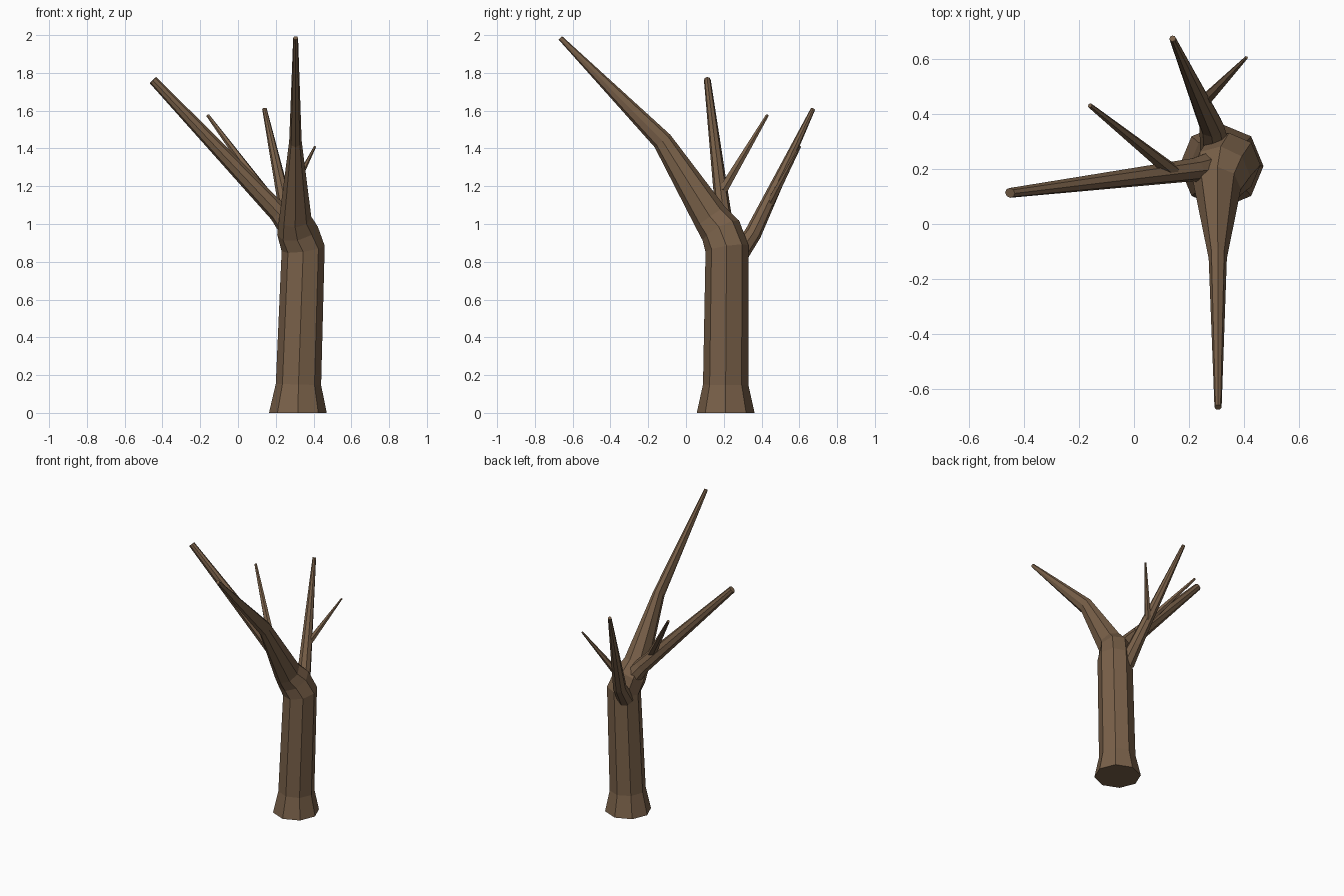
import bpy, bmesh, math
from mathutils import Vector

if "Cube" in bpy.data.objects:
    bpy.data.objects.remove(bpy.data.objects["Cube"])

bark = bpy.data.materials.new("brown bark")
bark.diffuse_color = (0.19, 0.117, 0.066, 1)
bark.use_nodes = True
bark.node_tree.nodes["Principled BSDF"].inputs["Base Color"].default_value = bark.diffuse_color


def limb(name, path, sides=8):
    """Tapered faceted tube through (x, y, z, radius across, radius deep) rings."""
    pts = [Vector(p[:3]) for p in path]
    bm = bmesh.new()
    rings = []
    for i, p in enumerate(path):
        # ring plane bisects the neighbouring segments
        d = Vector((0, 0, 0))
        if i > 0:
            d += (pts[i] - pts[i - 1]).normalized()
        if i < len(pts) - 1:
            d += (pts[i + 1] - pts[i]).normalized()
        d.normalize()
        v = d.cross(Vector((1, 0, 0))).normalized()
        u = v.cross(d)
        rx, ry = p[3], p[-1]
        rings.append([bm.verts.new(pts[i] + u * rx * math.cos(a) + v * ry * math.sin(a))
                      for a in (2 * math.pi * k / sides for k in range(sides))])
    for a, b in zip(rings, rings[1:]):
        for k in range(sides):
            n = (k + 1) % sides
            bm.faces.new((a[k], a[n], b[n], b[k]))
    bm.faces.new(rings[0])
    bm.faces.new(rings[-1])
    # flat, level foot for anything standing on the ground
    if path[0][2] == 0:
        for vert in rings[0]:
            vert.co.z = 0
    bmesh.ops.recalc_face_normals(bm, faces=bm.faces)
    mesh = bpy.data.meshes.new(name)
    bm.to_mesh(mesh)
    bm.free()
    mesh.materials.append(bark)
    ob = bpy.data.objects.new(name, mesh)
    bpy.context.collection.objects.link(ob)


# Trunk flaring at the foot, bending forward into the main branch
limb("trunk", [
    (0.317, 0.21, 0, 0.153),
    (0.32, 0.21, 0.15, 0.12),
    (0.345, 0.217, 0.87, 0.115),
    (0.315, 0.185, 0.965, 0.11),
    (0.303, 0.13, 1.035, 0.085, 0.095),
    (0.304, -0.125, 1.44, 0.033, 0.053),
    (0.305, -0.665, 1.985, 0.013, 0.013)])

# Left branch and its twig
limb("left_branch", [
    (0.31, 0.205, 0.94, 0.07),
    (0.215, 0.197, 1.06, 0.053, 0.042),
    (-0.45, 0.113, 1.762, 0.024, 0.018)])
limb("left_twig", [
    (0.14, 0.19, 1.17, 0.028),
    (-0.16, 0.43, 1.575, 0.009)], 6)

# Back branch and its twig
limb("back_branch", [
    (0.295, 0.27, 0.83, 0.055),
    (0.282, 0.355, 0.95, 0.045),
    (0.14, 0.673, 1.61, 0.012)])
limb("back_twig", [
    (0.25, 0.44, 1.10, 0.024),
    (0.408, 0.604, 1.41, 0.006)], 6)
